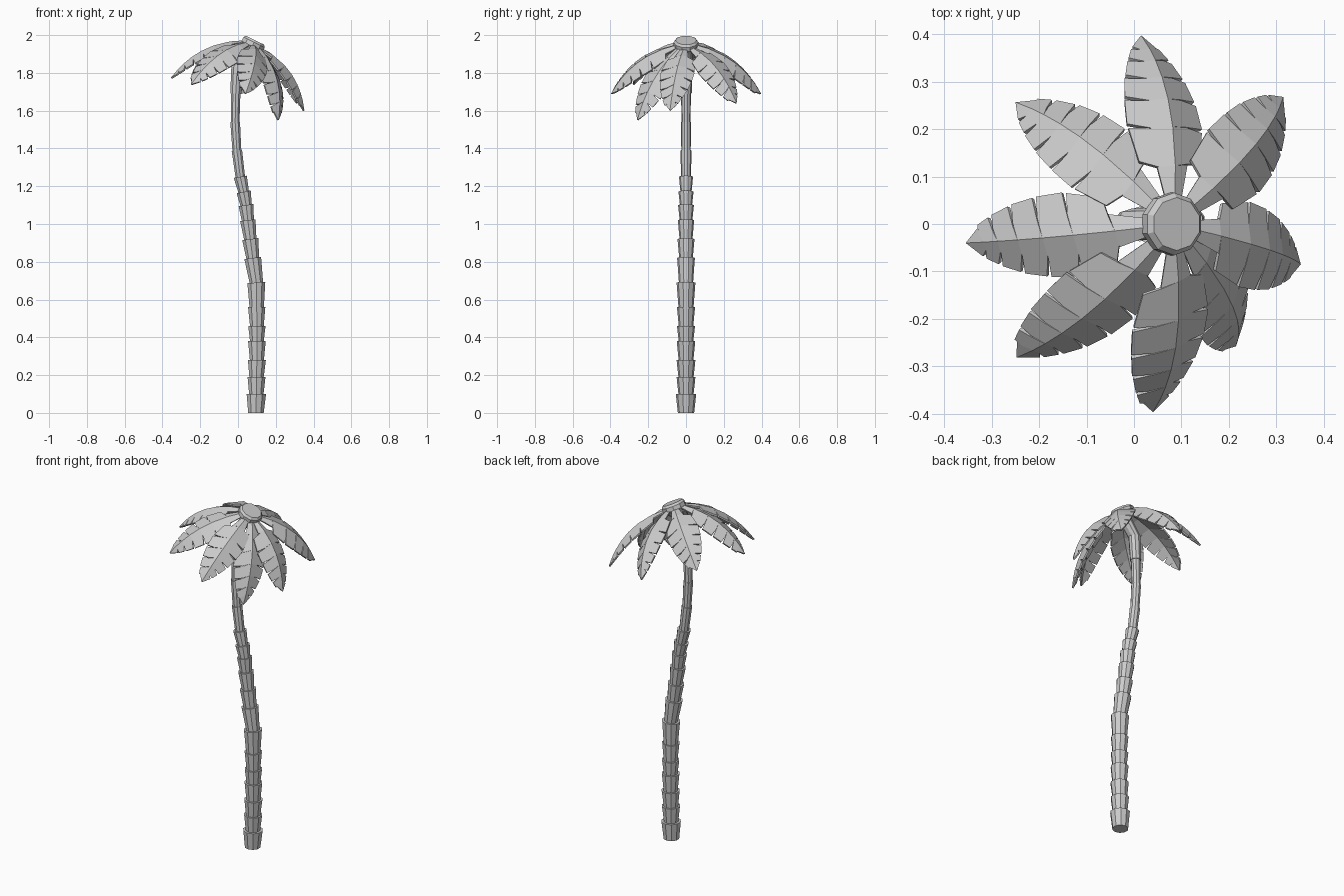
import bpy, bmesh, math
from mathutils import Vector

if "Cube" in bpy.data.objects:
    bpy.data.objects.remove(bpy.data.objects["Cube"])

SIDES = 10


def finish(bm, name):
    bmesh.ops.recalc_face_normals(bm, faces=bm.faces[:])
    mesh = bpy.data.meshes.new(name)
    bm.to_mesh(mesh)
    bm.free()
    obj = bpy.data.objects.new(name, mesh)
    bpy.context.collection.objects.link(obj)
    return obj


def loft(name, rings):
    """Skin a closed tube through (centre, axis, radius) rings."""
    bm = bmesh.new()
    loops = []
    for c, axis, r in rings:
        v = Vector((0, 1, 0))
        u = v.cross(axis).normalized()
        loops.append([bm.verts.new(c + r * (math.cos(a) * u + math.sin(a) * v))
                      for a in (2 * math.pi * (k + 0.5) / SIDES for k in range(SIDES))])
    for a, b in zip(loops, loops[1:]):
        for k in range(SIDES):
            n = (k + 1) % SIDES
            bm.faces.new((a[k], a[n], b[n], b[k]))
    bm.faces.new(loops[0])
    bm.faces.new(loops[-1])
    return finish(bm, name)


# Trunk: stacked flaring sections along a bent path (x, z, radius at section top)
path = [(.095, 0, .05), (.097, .10, .054), (.098, .19, .050), (.100, .28, .050),
        (.100, .38, .049), (.100, .46, .048), (.099, .56, .048), (.097, .69, .050),
        (.078, .82, .047), (.065, .92, .045), (.052, 1.02, .043), (.043, 1.10, .042),
        (.030, 1.17, .040), (.012, 1.25, .037), (-.006, 1.39, .029), (-.015, 1.54, .027),
        (-.012, 1.69, .026), (-.004, 1.83, .033)]
pts = [Vector((x, 0, z)) for x, z, r in path]
tilt = math.radians(26)
crown_axis = Vector((math.sin(tilt), 0, math.cos(tilt)))
cap_top = Vector((.09, 0, 1.973))
rings = []
for i in range(len(pts) - 1):
    r = path[i + 1][2]
    base = pts[i]
    axis_b = (pts[i + 1] - pts[max(i - 1, 0)]).normalized() if i else Vector((0, 0, 1))
    axis_t = (pts[min(i + 2, len(pts) - 1)] - pts[i]).normalized()
    shrink = .8 if i < 13 else .92
    rings += [(base, axis_b, r * shrink), (pts[i + 1], axis_t, r)]
rings.append((cap_top - crown_axis * .06, crown_axis, .034))
loft("trunk", rings)

# Crown cap: tilted chamfered disc
loft("crown_cap", [(cap_top - crown_axis * .07, crown_axis, .035),
                   (cap_top - crown_axis * .035, crown_axis, .066),
                   (cap_top - crown_axis * .012, crown_axis, .066),
                   (cap_top, crown_axis, .056)])

# Leaflets along a frond: start, end, width at start, width at end
LEAFLETS = [(.17, .37, .072, .088), (.37, .53, .090, .086), (.53, .67, .084, .074),
            (.67, .79, .070, .055), (.79, .88, .050, .036)]


def frond(name, tip, bulge=.055):
    """Arched, roof-folded leaf with notched edges."""
    tip = Vector(tip)
    centre = cap_top - crown_axis * .022
    out = tip - centre
    out = (out - crown_axis * out.dot(crown_axis)).normalized()
    root = centre + out * .045
    chord = tip - root
    side = crown_axis.cross(chord).normalized()
    up = chord.cross(side).normalized()

    def point(t, w):
        spine = root + chord * t + up * bulge * 4 * t * (1 - t)
        return spine + side * w - up * abs(w) * .38

    bm = bmesh.new()
    for s in (-1, 1):
        # The two halves have slightly staggered notches
        d = .0 if s > 0 else .035
        outlines = [[(0, 0), (.17, 0), (.17 + d, .036), (0, .016)]]
        for t0, t1, w0, w1 in LEAFLETS:
            outlines.append([(t0, 0), (t1, 0), (t1 + d, w1 * .5), (t1 + d + .012, w1),
                             (t0 + d + .035, w0), (t0 + d, w0 * .45)])
        outlines.append([(.88, 0), (1, 0), (.91 + d * .3, .031), (.88 + d, .018)])
        for o in outlines:
            bm.faces.new([bm.verts.new(point(t, s * w)) for t, w in o])
    bmesh.ops.remove_doubles(bm, verts=bm.verts[:], dist=.0005)
    for f in bm.faces:
        f.normal_update()
        if f.normal.dot(up) < 0:
            f.normal_flip()
    mesh = bpy.data.meshes.new(name)
    bm.to_mesh(mesh)
    bm.free()
    obj = bpy.data.objects.new(name, mesh)
    bpy.context.collection.objects.link(obj)
    mod = obj.modifiers.new("thickness", 'SOLIDIFY')
    mod.thickness = .009
    mod.offset = -1


# Fronds: ring of eight, placed by their tips
tips = [(.015, .398, 1.69), (.315, .268, 1.64), (.352, -.085, 1.60), (.215, -.258, 1.55),
        (.04, -.397, 1.69), (-.248, -.282, 1.74), (-.355, -.04, 1.775), (-.25, .257, 1.76)]
for i, tip in enumerate(tips):
    frond("frond_%d" % (i + 1), tip)
